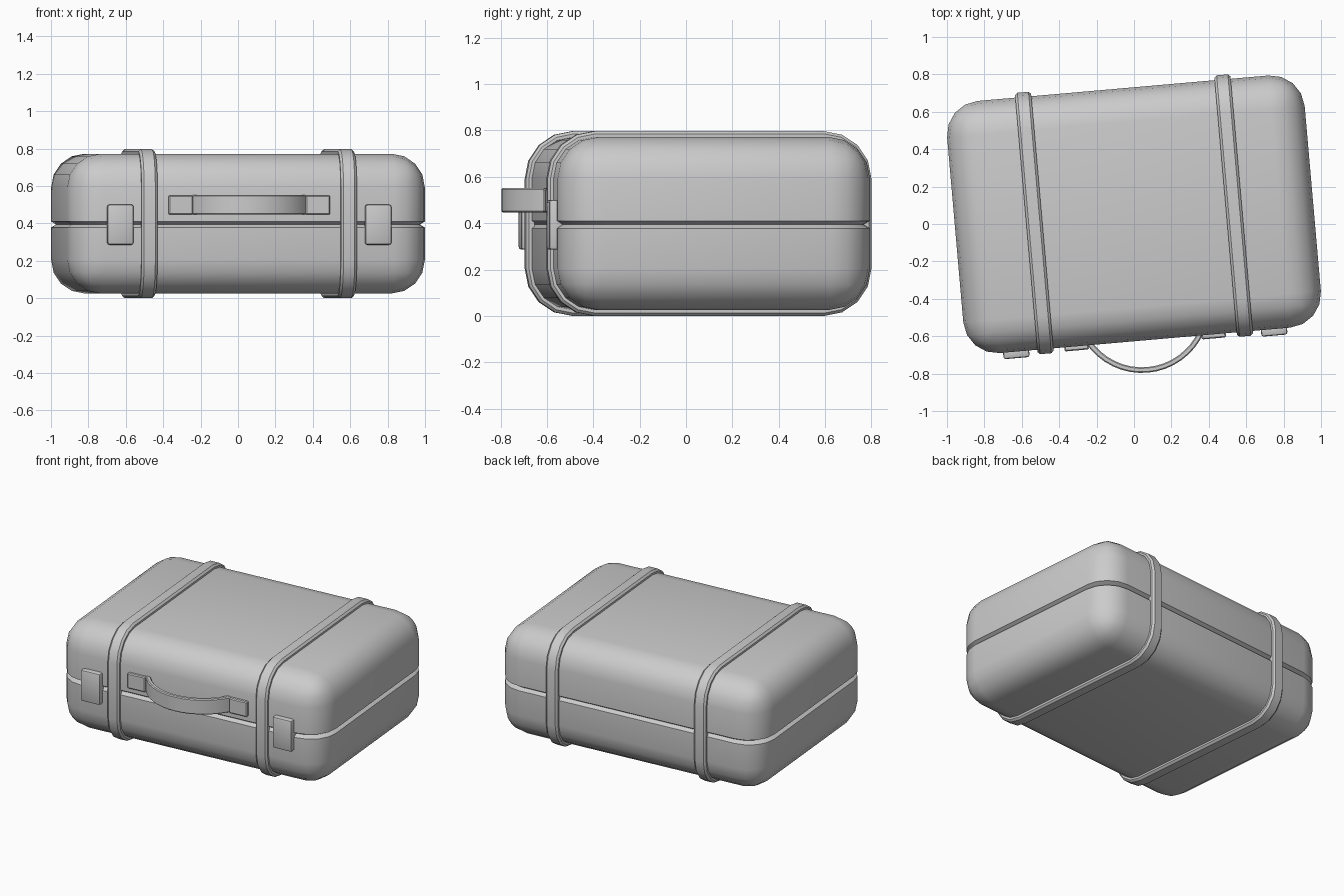
import bpy, bmesh
from math import sin, cos, pi, radians, asin

if "Cube" in bpy.data.objects:
    bpy.data.objects.remove(bpy.data.objects["Cube"])

L, W, Z0, Z1 = 1.919, 1.353, 0.025, 0.772   # body size
R, SEG, SEAM = 0.18, 4, 0.394
ZC, H = (Z0 + Z1) / 2, Z1 - Z0


def finish(name, bm):
    bmesh.ops.recalc_face_normals(bm, faces=bm.faces[:])
    me = bpy.data.meshes.new(name)
    bm.to_mesh(me)
    bm.free()
    ob = bpy.data.objects.new(name, me)
    bpy.context.collection.objects.link(ob)
    ob.location = (0, 0.052, 0)
    ob.rotation_euler = (0, 0, radians(5))
    bpy.ops.object.select_all(action='DESELECT')
    ob.select_set(True)
    bpy.context.view_layer.objects.active = ob
    bpy.ops.object.shade_smooth_by_angle(angle=radians(30))
    return ob


def rounded_box(center, size, r, seg):
    bm = bmesh.new()
    bmesh.ops.create_cube(bm, size=1)
    for v in bm.verts:
        v.co = [c + s * k for c, s, k in zip(center, size, v.co)]
    bmesh.ops.bevel(bm, geom=bm.edges[:], offset=r, segments=seg,
                    profile=0.5, affect='EDGES')
    return bm


def skin(rings, closed):
    bm = bmesh.new()
    vs = [[bm.verts.new(p) for p in ring] for ring in rings]
    n, m = len(vs), len(vs[0])
    for i in range(n if closed else n - 1):
        a, b = vs[i], vs[(i + 1) % n]
        for j in range(m):
            k = (j + 1) % m
            bm.faces.new((a[j], a[k], b[k], b[j]))
    if not closed:
        bm.faces.new(vs[0])
        bm.faces.new(vs[-1])
    return bm


# Body with a V-shaped seam
body = rounded_box((0, 0, ZC), (L, W, H), R, SEG)
for z in (SEAM - 0.016, SEAM, SEAM + 0.016):
    bmesh.ops.bisect_plane(body, geom=body.verts[:] + body.edges[:] + body.faces[:],
                           plane_co=(0, 0, z), plane_no=(0, 0, 1))
for v in body.verts:
    if abs(v.co.z - SEAM) < 1e-4:
        v.co.x *= 1 - 0.05 / L
        v.co.y *= 1 - 0.05 / W
finish("case_body", body)


# Straps wrapping the body
def strap(name, x):
    hw = 0.043
    section = [(-hw, -0.012), (-hw, 0.013), (-hw + 0.013, 0.025),
               (hw - 0.013, 0.025), (hw, 0.013), (hw, -0.012)]
    rings = []
    for q in range(4):
        sy, sz = ((1, 1), (-1, 1), (-1, -1), (1, -1))[q]
        for i in range(SEG + 1):
            a = (q + i / SEG) * pi / 2
            rings.append([(x + dx,
                           sy * (W / 2 - R) + (R + d) * cos(a),
                           ZC + sz * (H / 2 - R) + (R + d) * sin(a))
                          for dx, d in section])
    finish(name, skin(rings, True))


# Straps, latches and handle mounts on both sides
for side, s in (("left", -1), ("right", 1)):
    strap(side + "_strap", s * 0.535)
    finish(side + "_latch", rounded_box((s * 0.692, -W / 2 - 0.005, 0.393),
                                        (0.14, 0.06, 0.215), 0.012, 2))
    finish(side + "_handle_mount", rounded_box((s * 0.368, -W / 2 - 0.002, 0.498),
                                               (0.13, 0.04, 0.104), 0.006, 1))

# Curved handle
RH, CY = 0.362, -0.488
A = asin(0.318 / RH)
hz, b = 0.053, 0.006
rings = []
for i in range(17):
    a = -A + 2 * A * i / 16
    prof = [(RH - 0.03, -hz + b), (RH - 0.03 + b, -hz), (RH - b, -hz), (RH, -hz + b),
            (RH, hz - b), (RH - b, hz), (RH - 0.03 + b, hz), (RH - 0.03, hz - b)]
    rings.append([(r * sin(a), CY - r * cos(a), 0.499 + z) for r, z in prof])
finish("handle", skin(rings, False))
